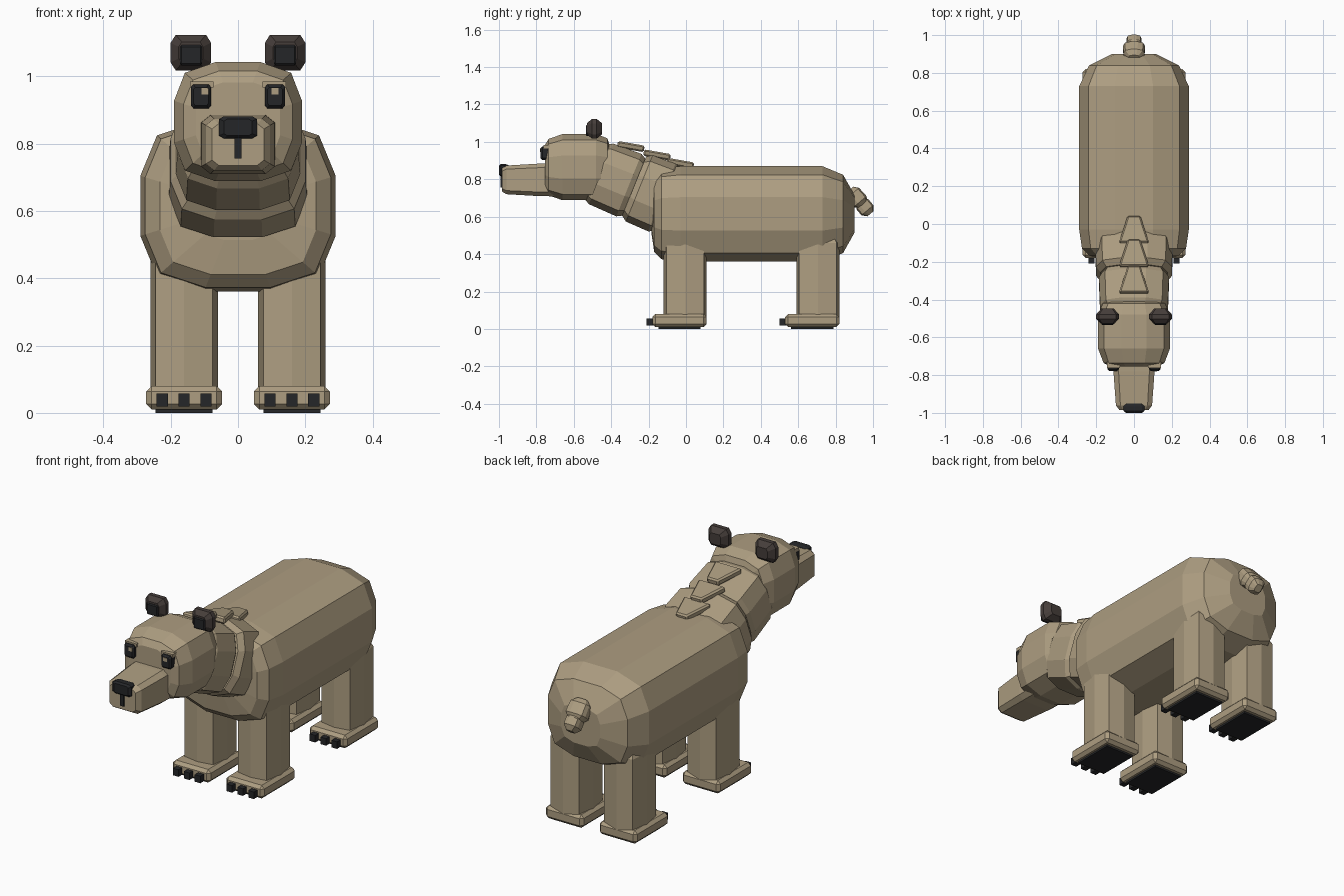
import bpy, bmesh
from math import radians
from mathutils import Matrix, Vector

if "Cube" in bpy.data.objects:
    bpy.data.objects.remove(bpy.data.objects["Cube"])


def material(name, rgb):
    m = bpy.data.materials.new(name)
    m.use_nodes = True
    col = (*rgb, 1)
    m.diffuse_color = col
    m.node_tree.nodes["Principled BSDF"].inputs["Base Color"].default_value = col
    return m


FUR = material("tan_fur", (0.42, 0.34, 0.22))
DARK = material("near_black", (0.018, 0.019, 0.021))
EAR = material("dark_brown", (0.06, 0.047, 0.042))

# One quarter of the rounded twelve-sided section, in unit size
ROUND = [(0.35, 1), (0.83, 0.82), (1, 0.35)]
BLOCK = [(0.75, 1), (1, 0.75)]
COLUMN = [(0, 1), (0.85, 0.87), (1, 0)]


def ring(quarter):
    """Mirror a quarter section into a full closed outline."""
    half = quarter + [(x, -z) for x, z in reversed(quarter) if z]
    return half + [(-x, z) for x, z in reversed(half) if x]


def finish(name, bm, mat):
    bmesh.ops.recalc_face_normals(bm, faces=bm.faces)
    me = bpy.data.meshes.new(name)
    bm.to_mesh(me)
    bm.free()
    me.materials.append(mat)
    ob = bpy.data.objects.new(name, me)
    bpy.context.collection.objects.link(ob)
    return ob


def loft(name, mat, center, size, stations, quarter=ROUND, tilt=0):
    """Skin a section along y; stations are (y offset, scale)."""
    bm = bmesh.new()
    rot = Matrix.Rotation(radians(tilt), 3, 'X')
    outline = ring(quarter)
    rows = [[bm.verts.new(Vector(center) + rot @ Vector((x * size[0] * s, y, z * size[1] * s)))
             for x, z in outline] for y, s in stations]
    n = len(outline)
    for a, b in zip(rows, rows[1:]):
        for i in range(n):
            j = (i + 1) % n
            bm.faces.new((a[i], a[j], b[j], b[i]))
    bm.faces.new(rows[0])
    bm.faces.new(rows[-1])
    return finish(name, bm, mat)


def box(name, mat, center, size, bevel=0.0, tilt=0, taper=1.0):
    """Box by full size; taper narrows its back end."""
    bm = bmesh.new()
    bmesh.ops.create_cube(bm, size=1)
    for v in bm.verts:
        if v.co.y > 0:
            v.co.x *= taper
        v.co = Vector(a * b for a, b in zip(v.co, size))
    if bevel:
        bmesh.ops.bevel(bm, geom=bm.edges[:], offset=bevel, segments=1, affect='EDGES')
    m = Matrix.Translation(center) @ Matrix.Rotation(radians(tilt), 4, 'X')
    bmesh.ops.transform(bm, matrix=m, verts=bm.verts)
    return finish(name, bm, mat)


# Torso
loft("body", FUR, (0, 0, 0.615), (0.29, 0.255),
     [(-0.185, 0.4), (-0.17, 0.8), (-0.13, 0.95), (-0.03, 1),
      (0.73, 1), (0.84, 0.82), (0.9, 0.4)])

# Neck folds
loft("upper_neck", FUR, (0, -0.37, 0.795), (0.185, 0.18),
     [(-0.13, 0.85), (-0.09, 0.97), (0.07, 1), (0.11, 0.88)], tilt=-22)
loft("lower_neck", FUR, (0, -0.185, 0.725), (0.205, 0.195),
     [(-0.1, 0.87), (-0.07, 0.98), (0.06, 1), (0.11, 0.88)], tilt=-22)

# Mane plates down the nape
for i, (y, z) in enumerate([(-0.295, 0.975), (-0.155, 0.93), (-0.03, 0.885)]):
    box(f"mane_plate_{i + 1}", FUR, (0, y, z), (0.16, 0.145, 0.035),
        bevel=0.008, tilt=-10, taper=0.42)

# Head and muzzle
loft("head", FUR, (0, 0, 0.865), (0.19, 0.177),
     [(-0.755, 0.66), (-0.735, 0.85), (-0.66, 1), (-0.48, 1), (-0.42, 0.87), (-0.4, 0.5)])
loft("muzzle", FUR, (0, 0, 0.797), (0.11, 0.088),
     [(-0.7, 1), (-0.78, 0.99), (-0.96, 0.87), (-0.985, 0.7)], BLOCK)
loft("nose", DARK, (0, 0, 0.848), (0.056, 0.033),
     [(-0.95, 0.85), (-0.965, 1), (-0.99, 1), (-1.0, 0.75)], BLOCK)
box("mouth_line", DARK, (0, -0.983, 0.79), (0.02, 0.016, 0.07))

# Paired parts
for side, s in (("left", 1), ("right", -1)):
    loft(f"{side}_eye", DARK, (s * 0.11, 0, 0.94), (0.03, 0.036),
         [(-0.735, 1), (-0.768, 1), (-0.778, 0.75)], BLOCK)
    box(f"{side}_eye_glint", FUR, (s * 0.104 + 0.006, -0.778, 0.955), (0.022, 0.006, 0.02))
    box(f"{side}_brow", FUR, (s * 0.108, -0.745, 0.975), (0.07, 0.035, 0.018))
    loft(f"{side}_ear", EAR, (s * 0.14, -0.49, 1.07), (0.06, 0.053),
         [(-0.038, 0.6), (-0.012, 1), (0.012, 1), (0.042, 0.55)], BLOCK[:1] + [(1, 0.55)])
    box(f"{side}_inner_ear", DARK, (s * 0.14, -0.525, 1.062), (0.066, 0.02, 0.06), bevel=0.005)

    # Legs with feet, soles and claws
    for end, y in (("front", -0.005), ("back", 0.705)):
        leg = loft(f"{side}_{end}_leg", FUR, (0, 0, 0), (0.1, 0.115),
                   [(0.05, 1), (0.46, 1), (0.5, 0.8)], COLUMN)
        leg.data.transform(Matrix.Translation((s * 0.16, y, 0))
                           @ Matrix.Rotation(radians(90), 4, 'X'))
        box(f"{side}_{end}_foot", FUR, (s * 0.16, y - 0.03, 0.045),
            (0.225, 0.29, 0.07), bevel=0.016)
        box(f"{side}_{end}_sole", DARK, (s * 0.16, y - 0.03, 0.008), (0.17, 0.225, 0.016))
        for i in (-1, 0, 1):
            box(f"{side}_{end}_claw_{i + 2}", DARK, (s * 0.16 + i * 0.065, y - 0.185, 0.038),
                (0.033, 0.04, 0.038))

# Stubby tail in two joints
loft("tail_base", FUR, (0, 0.915, 0.7), (0.058, 0.045),
     [(-0.06, 0.5), (-0.035, 0.95), (0.025, 1), (0.055, 0.55)], tilt=-50)
loft("tail_tip", FUR, (0, 0.957, 0.65), (0.04, 0.042),
     [(-0.045, 0.6), (-0.02, 1), (0.02, 1), (0.045, 0.5)], tilt=-50)
